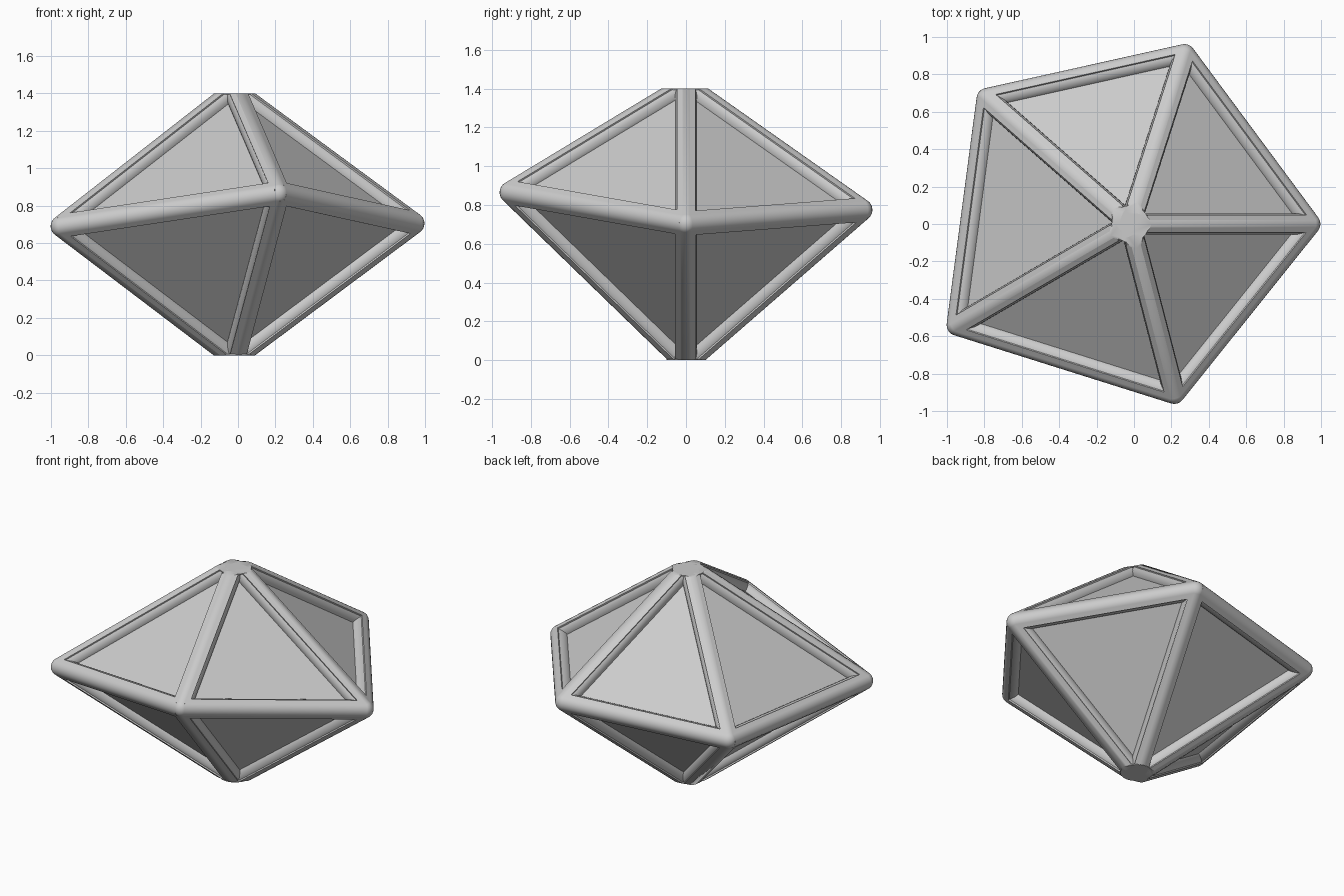
import bpy, bmesh
from mathutils import Vector, Matrix

if "Cube" in bpy.data.objects:
    bpy.data.objects.remove(bpy.data.objects["Cube"])

R = 0.057   # rounding radius of the frame edges and pocket depth
W = 0.03    # rim width from edge line to pocket
TOP = 1.40
# Edge-line points: uneven five-sided girdle and two tips
RING = [Vector(p) for p in [(.94, 0, .705), (.27, .905, .775), (-.785, .67, .715),
                            (-.945, -.54, .69), (.215, -.905, .865)]]
UP, DOWN = Vector((-.02, 0, 1.412)), Vector((-.02, 0, -.012))
MID = Vector((0, 0, .7))


def finish(name, bm, smooth=True, fill=True):
    # Trim flat at the top and the base, then make the object
    for z, n in ((TOP, 1), (0, -1)):
        geom = bm.verts[:] + bm.edges[:] + bm.faces[:]
        cut = bmesh.ops.bisect_plane(bm, geom=geom, plane_co=(0, 0, z),
                                     plane_no=(0, 0, n), clear_outer=True)
        edges = [e for e in cut['geom_cut'] if isinstance(e, bmesh.types.BMEdge)]
        if edges and fill:
            bmesh.ops.holes_fill(bm, edges=edges, sides=0)
    if fill:
        bmesh.ops.recalc_face_normals(bm, faces=bm.faces[:])
    me = bpy.data.meshes.new(name)
    bm.to_mesh(me)
    bm.free()
    ob = bpy.data.objects.new(name, me)
    bpy.context.collection.objects.link(ob)
    if smooth:
        bpy.ops.object.select_all(action='DESELECT')
        ob.select_set(True)
        bpy.context.view_layer.objects.active = ob
        bpy.ops.object.shade_smooth_by_angle(angle=0.7)


def bar(name, a, b):
    bm = bmesh.new()
    d = b - a
    m = d.to_track_quat('Z', 'Y').to_matrix().to_4x4()
    m.translation = (a + b) / 2
    bmesh.ops.create_cone(bm, cap_ends=True, segments=24, radius1=R, radius2=R,
                          depth=d.length, matrix=m)
    finish(name, bm)


def rim(name, a, b, c):
    # Flat rim flush with the frame, plus the walls down to the panel
    n = (b - a).cross(c - a).normalized()
    if n.dot(a + b + c - 3 * MID) < 0:
        b, c, n = c, b, -n
    la, lb, lc = (b - c).length, (c - a).length, (a - b).length
    centre = (a * la + b * lb + c * lc) / (la + lb + lc)
    inradius = (b - a).cross(c - a).length / (la + lb + lc)
    bm = bmesh.new()
    loops = []
    for t, h in ((0, R), (W / inradius, R), (W / inradius, 0)):
        loops.append([bm.verts.new(p.lerp(centre, t) + n * h) for p in (a, b, c)])
    for lo, li in zip(loops, loops[1:]):
        for i in range(3):
            j = (i + 1) % 3
            bm.faces.new((lo[i], lo[j], li[j], li[i]))
    finish(name, bm, smooth=False, fill=False)


# Recessed triangular panels, one closed shell
bm = bmesh.new()
ring = [bm.verts.new(p) for p in RING]
tips = [bm.verts.new(p) for p in (UP, DOWN)]
for i in range(5):
    for t in tips:
        bm.faces.new((ring[i], ring[(i + 1) % 5], t))
finish("panels", bm, smooth=False)

# Rounded frame edges, corners and pocket rims
for i, p in enumerate(RING):
    q = RING[(i + 1) % 5]
    bar(f"girdle_bar_{i + 1}", p, q)
    for side, tip in (("upper", UP), ("lower", DOWN)):
        bar(f"{side}_rib_{i + 1}", p, tip)
        rim(f"{side}_rim_{i + 1}", p, q, tip)
    bm = bmesh.new()
    bmesh.ops.create_uvsphere(bm, u_segments=20, v_segments=12, radius=R)
    bmesh.ops.translate(bm, verts=bm.verts[:], vec=p)
    finish(f"corner_joint_{i + 1}", bm)

# Flat end caps
for name, z in (("top_cap", TOP - .003), ("base_cap", .003)):
    bm = bmesh.new()
    bmesh.ops.create_cone(bm, cap_ends=True, segments=20, radius1=.1, radius2=.1,
                          depth=.006, matrix=Matrix.Translation((-.02, 0, z)))
    finish(name, bm, smooth=False)
